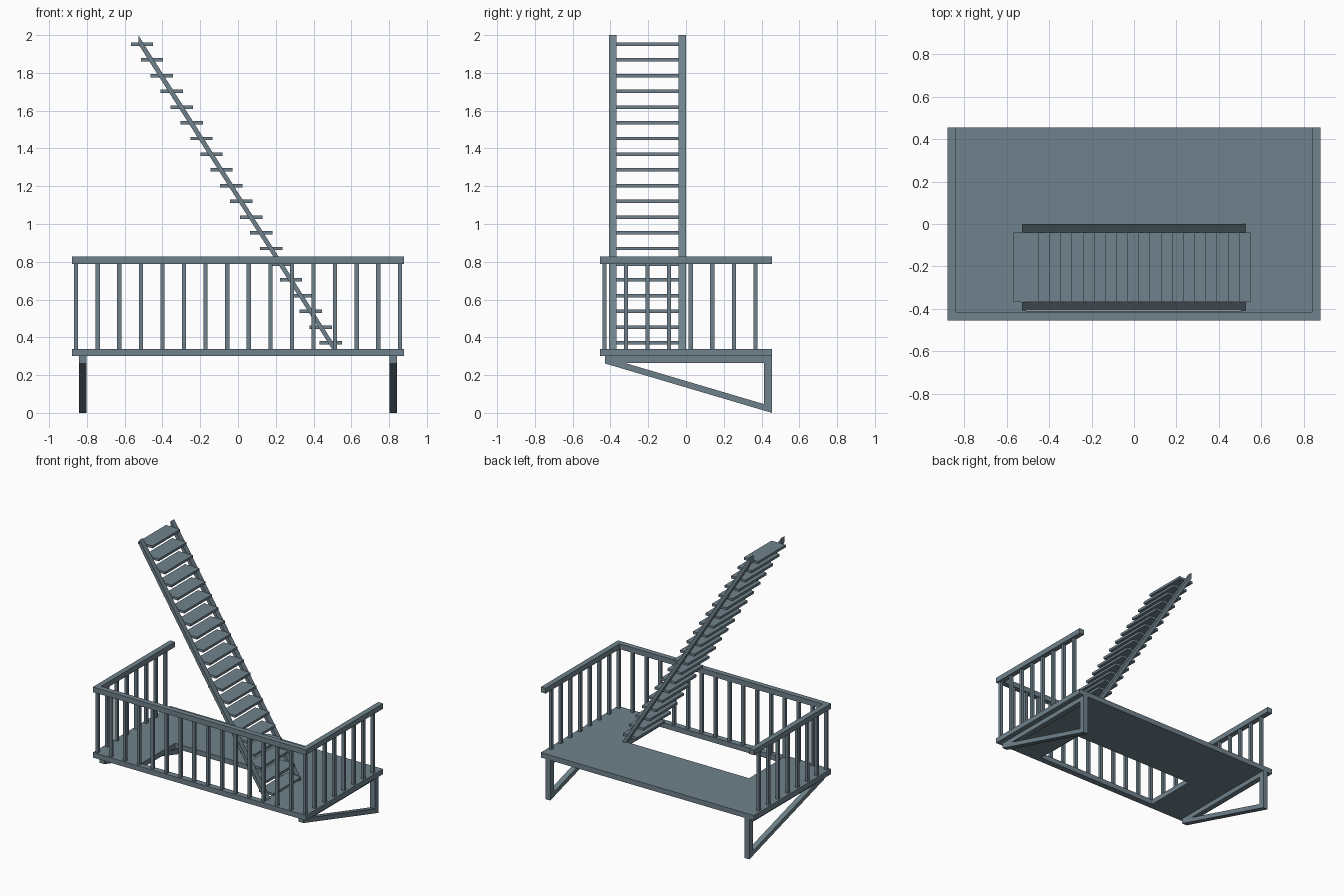
import bpy, bmesh
from mathutils import Vector

if "Cube" in bpy.data.objects:
    bpy.data.objects.remove(bpy.data.objects["Cube"])

# Blue-grey painted metal
paint = bpy.data.materials.new("painted_metal")
paint.diffuse_color = (0.16, 0.225, 0.265, 1)
paint.use_nodes = True
paint.node_tree.nodes["Principled BSDF"].inputs["Base Color"].default_value = paint.diffuse_color


def finish(name, bm):
    bmesh.ops.recalc_face_normals(bm, faces=bm.faces[:])
    mesh = bpy.data.meshes.new(name)
    bm.to_mesh(mesh)
    bm.free()
    mesh.materials.append(paint)
    obj = bpy.data.objects.new(name, mesh)
    bpy.context.collection.objects.link(obj)
    return obj


def add_box(bm, x, y, z):
    """Box from (min, max) ranges."""
    verts = bmesh.ops.create_cube(bm, size=1)["verts"]
    for v in verts:
        v.co = Vector([r[0] + (c + 0.5) * (r[1] - r[0]) for c, r in zip(v.co, (x, y, z))])


def add_prism(bm, points, offset):
    """Extrude a closed outline of 3D points along an offset."""
    face = bm.faces.new([bm.verts.new(p) for p in points])
    geom = bmesh.ops.extrude_face_region(bm, geom=[face], use_keep_orig=True)["geom"]
    bmesh.ops.translate(bm, vec=offset, verts=[g for g in geom if isinstance(g, bmesh.types.BMVert)])


HX, HY = 0.88, 0.455
FLOOR, DECK, RAIL, TOP = 0.30, 0.338, 0.788, 0.827

# Platform: 3x3 grid of faces without the stair opening, then extruded
bm = bmesh.new()
xs, ys = (-HX, -0.51, 0.505, HX), (-HY, -0.41, -0.015, HY)
grid = [[bm.verts.new((x, y, FLOOR)) for y in ys] for x in xs]
faces = [bm.faces.new((grid[i][j], grid[i + 1][j], grid[i + 1][j + 1], grid[i][j + 1]))
         for i in range(3) for j in range(3) if (i, j) != (1, 1)]
geom = bmesh.ops.extrude_face_region(bm, geom=faces, use_keep_orig=True)["geom"]
bmesh.ops.translate(bm, vec=(0, 0, DECK - FLOOR),
                    verts=[g for g in geom if isinstance(g, bmesh.types.BMVert)])
finish("platform", bm)

# Handrail: U-shaped outline, open at the back
bm = bmesh.new()
ix, iy = HX - 0.04, -HY + 0.04
add_prism(bm, [(x, y, RAIL) for x, y in (
    (-HX, HY), (-HX, -HY), (HX, -HY), (HX, HY),
    (ix, HY), (ix, iy), (-ix, iy), (-ix, HY))], (0, 0, TOP - RAIL))
finish("handrail", bm)

# Balusters along the front and both sides
bm = bmesh.new()
bx, by, r = 0.857, -0.432, 0.011
step = 2 * bx / 15
spots = [(-bx + i * step, by) for i in range(16)]
spots += [(s * bx, by + i * step) for s in (-1, 1) for i in range(1, 8)]
for x, y in spots:
    add_box(bm, (x - r, x + r), (y - r, y + r), (DECK, RAIL))
finish("balusters", bm)

# Triangular support brackets under each end
for side, name in ((-1, "left_bracket"), (1, "right_bracket")):
    bm = bmesh.new()
    x = (side * 0.822 - 0.02, side * 0.822 + 0.02)
    add_box(bm, x, (-0.43, HY), (0.265, FLOOR))
    add_box(bm, x, (0.413, HY), (0.02, 0.265))
    add_prism(bm, [(x[0], y, z) for y, z in (
        (-0.43, 0.262), (HY, 0.0), (HY, 0.034), (-0.43, 0.296))], (0.04, 0, 0))
    finish(name, bm)

# Stair stringers
for y, name in ((-0.407, "front_stringer"), (-0.04, "back_stringer")):
    bm = bmesh.new()
    add_prism(bm, [(x, y, z) for x, z in (
        (0.525, DECK), (0.498, DECK), (-0.528, 1.953), (-0.528, 2.0))], (0, 0.04, 0))
    finish(name, bm)

# Stair treads
bm = bmesh.new()
for i in range(20):
    x, z = 0.491 - i * 0.0526, 0.371 + i * 0.0832
    add_box(bm, (x - 0.059, x + 0.059), (-0.367, -0.04), (z - 0.009, z + 0.009))
finish("stair_treads", bm)
